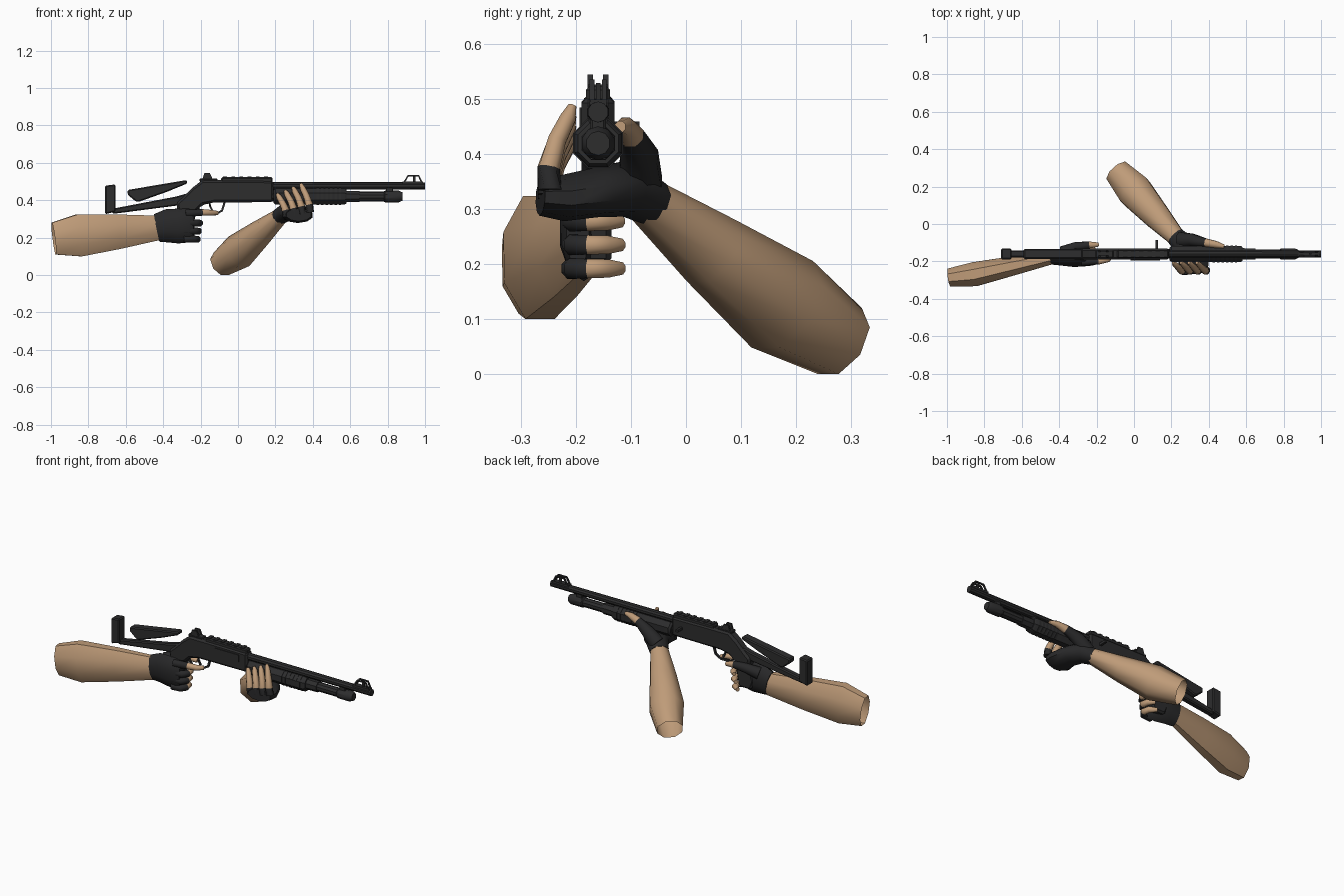
import bpy, bmesh, math
from mathutils import Vector

GY = -0.16  # gun centre line


def material(name, rgb):
    m = bpy.data.materials.new(name)
    m.diffuse_color = (*rgb, 1)
    return m


GUN = material("gunmetal black", (0.026, 0.026, 0.027))
GLOVE = material("glove black", (0.021, 0.021, 0.022))
SKIN = material("skin", (0.52, 0.33, 0.19))


def finish(name, bm, mats, smooth=None, bevel=0):
    bmesh.ops.recalc_face_normals(bm, faces=bm.faces[:])
    me = bpy.data.meshes.new(name)
    bm.to_mesh(me)
    bm.free()
    ob = bpy.data.objects.new(name, me)
    bpy.context.collection.objects.link(ob)
    for m in mats:
        me.materials.append(m)
    if bevel:
        mod = ob.modifiers.new("bevel", 'BEVEL')
        mod.width, mod.segments, mod.limit_method = bevel, 1, 'ANGLE'
    if smooth:
        bpy.ops.object.select_all(action='DESELECT')
        ob.select_set(True)
        bpy.context.view_layer.objects.active = ob
        bpy.ops.object.shade_smooth_by_angle(angle=math.radians(smooth))
    return ob


def loft(name, rings, mats, sides=8, split=99, cap0=True, cap1=True, smooth=50):
    """Skin elliptical rings (x, y, z, side radius, up radius) along a path."""
    bm = bmesh.new()
    pts = [Vector(r[:3]) for r in rings]
    loops = []
    for i, r in enumerate(rings):
        t = (pts[min(i + 1, len(pts) - 1)] - pts[max(i - 1, 0)]).normalized()
        u = t.cross(Vector((0, 0, 1))) if abs(t.z) < 0.97 else Vector((0, 1, 0))
        u.normalize()
        v = u.cross(t).normalized()
        ring = []
        for k in range(sides):
            a = 2 * math.pi * (k + 0.5) / sides
            ring.append(bm.verts.new(pts[i] + u * r[3] * math.cos(a) + v * r[4] * math.sin(a)))
        loops.append(ring)
    for i in range(len(loops) - 1):
        for k in range(sides):
            n = (k + 1) % sides
            f = bm.faces.new((loops[i][k], loops[i][n], loops[i + 1][n], loops[i + 1][k]))
            f.material_index = int(i >= split)
    if cap0:
        bm.faces.new(loops[0][::-1])
    if cap1:
        bm.faces.new(loops[-1]).material_index = int(split < 99)
    return finish(name, bm, mats, smooth)


def tube(name, z, stations, sides=10, y=GY):
    """Turned part along x from (x, radius) stations."""
    return loft(name, [(x, y, z, r, r) for x, r in stations], [GUN], sides, smooth=35)


def prism(name, profile, half, y=GY, bevel=0.0):
    """Side profile in x, z given thickness across y."""
    bm = bmesh.new()
    f = bm.faces.new([bm.verts.new((x, y - half, z)) for x, z in profile])
    ext = bmesh.ops.extrude_face_region(bm, geom=[f])["geom"]
    bmesh.ops.translate(bm, vec=(0, 2 * half, 0),
                        verts=[g for g in ext if isinstance(g, bmesh.types.BMVert)])
    return finish(name, bm, [GUN], bevel=bevel)


def block(name, x0, x1, z0, z1, half, y=GY, bevel=0.0):
    return prism(name, [(x0, z0), (x1, z0), (x1, z1), (x0, z1)], half, y, bevel)


def bars(name, path, r, y=GY):
    """Thin square bar following points in x, z."""
    return loft(name, [(x, y, z, r, r) for x, z in path], [GUN], 4, smooth=None)


# receiver and pistol grip
prism("receiver", [(-0.19, 0.508), (-0.09, 0.508), (0.19, 0.505), (0.19, 0.39), (-0.13, 0.388),
                   (-0.19, 0.375), (-0.225, 0.34), (-0.32, 0.33), (-0.33, 0.385),
                   (-0.29, 0.42), (-0.24, 0.47)], 0.03, bevel=0.012)
prism("pistol_grip", [(-0.22, 0.36), (-0.25, 0.2), (-0.33, 0.2), (-0.35, 0.25), (-0.32, 0.36)],
      0.024, bevel=0.01)
block("top_rail", -0.09, 0.185, 0.495, 0.523, 0.022, bevel=0.006)
for i in range(6):
    block("rail_rib", -0.08 + i * 0.044, -0.06 + i * 0.044, 0.52, 0.527, 0.018)
block("ejection_plate", -0.02, 0.14, 0.445, 0.485, 0.004, GY - 0.03)
block("bolt_handle", 0.114, 0.128, 0.446, 0.46, 0.025, GY + 0.05)

# barrel, magazine and forend
tube("barrel", 0.477, [(0.15, 0.021), (0.6, 0.02), (1.0, 0.019)])
tube("muzzle_bore", 0.477, [(0.998, 0.012), (1.0, 0.012)])
tube("magazine_tube", 0.42, [(0.17, 0.027), (0.82, 0.026)])
tube("magazine_cap", 0.42, [(0.78, 0.027), (0.785, 0.031), (0.86, 0.031), (0.88, 0.022)])
tube("forend", 0.42, [(0.19, 0.036), (0.2, 0.046), (0.57, 0.047), (0.58, 0.04)], 8)
for i in range(6):
    tube("forend_ridge", 0.42, [(0.42 + i * 0.024, 0.049), (0.432 + i * 0.024, 0.049)], 8)
block("barrel_clamp", 0.79, 0.83, 0.42, 0.485, 0.014, bevel=0.004)
tube("forend_sleeve", 0.42, [(0.58, 0.033), (0.65, 0.032)], 8)

# sights
for s in (-1, 1):
    bars("front_sight_frame", [(0.885, 0.49), (0.91, 0.532), (0.965, 0.532), (0.985, 0.49)],
         0.006, GY + s * 0.011)
    prism("rear_sight_ear", [(-0.195, 0.5), (-0.18, 0.545), (-0.15, 0.545), (-0.13, 0.5)],
          0.005, GY + s * 0.014)
block("front_sight_base", 0.88, 0.99, 0.485, 0.5, 0.015)
block("front_sight_post", 0.935, 0.95, 0.495, 0.53, 0.004)
block("rear_sight_base", -0.205, -0.11, 0.5, 0.516, 0.02, bevel=0.004)

# trigger
bars("trigger_guard", [(-0.215, 0.36), (-0.19, 0.325), (-0.12, 0.325), (-0.085, 0.345),
                       (-0.07, 0.395)], 0.008)
bars("trigger", [(-0.155, 0.395), (-0.148, 0.365), (-0.135, 0.34)], 0.007)

# stock
prism("stock_strut", [(-0.26, 0.44), (-0.3, 0.375), (-0.67, 0.327), (-0.67, 0.355), (-0.33, 0.42)],
      0.018, bevel=0.006)
prism("butt_pad", [(-0.71, 0.325), (-0.655, 0.34), (-0.655, 0.485), (-0.71, 0.478)],
      0.029, bevel=0.006)
prism("cheek_rest", [(-0.59, 0.455), (-0.275, 0.508), (-0.27, 0.49), (-0.38, 0.445),
                     (-0.53, 0.392), (-0.545, 0.392), (-0.59, 0.43)], 0.026, bevel=0.006)

# rear arm and gloved hand
loft("rear_forearm", [(-0.985, -0.286, 0.195, 0.053, 0.093), (-0.85, -0.268, 0.212, 0.07, 0.122),
                      (-0.64, -0.222, 0.232, 0.055, 0.1), (-0.42, -0.175, 0.253, 0.037, 0.07)],
     [SKIN], 8, cap0=False)
loft("rear_glove", [(-0.435, -0.178, 0.252, 0.041, 0.075), (-0.38, -0.18, 0.263, 0.045, 0.089),
                    (-0.32, -0.186, 0.262, 0.046, 0.093), (-0.26, -0.195, 0.265, 0.034, 0.09),
                    (-0.235, -0.197, 0.265, 0.022, 0.075)], [GLOVE], 10)
for i in range(3):
    z, b = 0.278 - i * 0.043, -0.012 * i
    loft("rear_finger", [(-0.29, -0.208, z, 0.02, 0.021), (-0.225 + b / 2, -0.205, z, 0.02, 0.02),
                         (-0.205 + b / 2, -0.178, z, 0.019, 0.019),
                         (-0.212 + b / 2, -0.145, z, 0.018, 0.018),
                         (-0.235 + b, -0.118, z, 0.011, 0.012)], [GLOVE, SKIN], 8, split=2)
loft("trigger_finger", [(-0.28, -0.205, 0.33, 0.02, 0.022), (-0.19, -0.2, 0.335, 0.018, 0.019),
                        (-0.14, -0.19, 0.333, 0.016, 0.016), (-0.11, -0.165, 0.332, 0.011, 0.011)],
     [GLOVE, SKIN], 8, split=1)
loft("rear_thumb", [(-0.38, -0.15, 0.31, 0.035, 0.035), (-0.31, -0.12, 0.335, 0.026, 0.027),
                    (-0.24, -0.112, 0.34, 0.02, 0.02), (-0.19, -0.11, 0.332, 0.012, 0.012)],
     [GLOVE, SKIN], 8, split=2)

# support arm and gloved hand
loft("support_forearm", [(-0.09, 0.28, 0.06, 0.074, 0.072), (0.005, 0.175, 0.127, 0.1, 0.096),
                         (0.12, 0.045, 0.225, 0.077, 0.07), (0.235, -0.08, 0.322, 0.049, 0.04)],
     [SKIN], 8, cap0=False)
loft("support_glove", [(0.222, -0.066, 0.313, 0.053, 0.043), (0.265, -0.11, 0.338, 0.062, 0.052),
                       (0.305, -0.165, 0.33, 0.077, 0.045), (0.32, -0.225, 0.32, 0.085, 0.042),
                       (0.325, -0.265, 0.322, 0.07, 0.034)], [GLOVE], 10)
for i in range(4):
    x = 0.385 - i * 0.042
    loft("support_finger", [(x, -0.248, 0.335 - i * 0.008, 0.023, 0.023),
                            (x - 0.004, -0.25, 0.375 - i * 0.01, 0.021, 0.021),
                            (x - 0.02, -0.235, 0.425 - i * 0.014, 0.018, 0.018),
                            (x - 0.04, -0.215, 0.465 - i * 0.016, 0.015, 0.016),
                            (x - 0.05, -0.207, 0.488 - i * 0.018, 0.008, 0.008)],
         [GLOVE, SKIN], 8, split=1)
loft("support_thumb", [(0.25, -0.085, 0.345, 0.045, 0.045), (0.31, -0.085, 0.395, 0.036, 0.04),
                       (0.385, -0.1, 0.435, 0.024, 0.025), (0.44, -0.11, 0.45, 0.02, 0.018),
                       (0.482, -0.12, 0.45, 0.011, 0.011)], [GLOVE, SKIN], 8, split=2)
